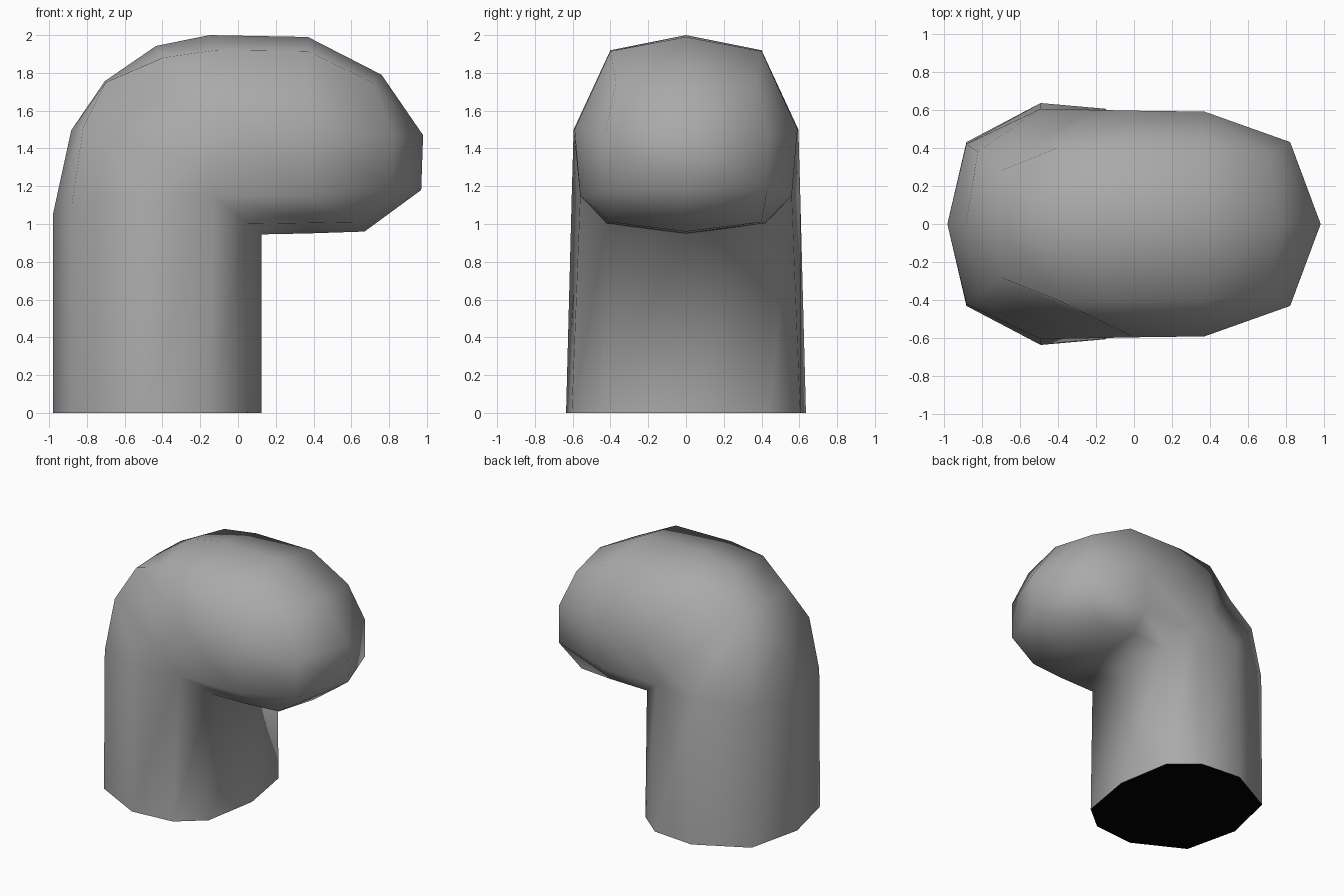
import bpy, bmesh
from math import sin, cos, radians

cube = bpy.data.objects.get("Cube")
if cube:
    bpy.data.objects.remove(cube, do_unlink=True)


def make_material(name, value):
    mat = bpy.data.materials.new(name)
    mat.use_nodes = True
    color = (value, value, value, 1)
    mat.diffuse_color = color
    mat.node_tree.nodes["Principled BSDF"].inputs["Base Color"].default_value = color
    return mat


def make_object(name, bm, mat, smooth):
    mesh = bpy.data.meshes.new(name)
    bm.to_mesh(mesh)
    bm.free()
    mesh.materials.append(mat)
    for poly in mesh.polygons:
        poly.use_smooth = smooth
    obj = bpy.data.objects.new(name, mesh)
    bpy.context.collection.objects.link(obj)
    return obj


def full_ring(*half):
    """Ten-sided section, mirrored across y, from the six points of one half."""
    return list(half) + [(x, -y, z) for x, y, z in half[-2:0:-1]]


# Foot of the upright shaft
foot = full_ring((-.98, 0, 0), (-.88, .43, 0), (-.49, .635, 0),
                 (-.15, .605, 0), (.05, .44, 0), (.125, 0, 0))
rings = [foot]

# Elbow sections fan out around a sharp inner corner
shoulders = [(-.88, .42, 1.1), (-.82, .38, 1.51), (-.7, .28, 1.75),
             (-.4, .4, 1.88), (-.12, .4, 1.92)]
for degrees, shoulder, t in zip((0, 28, 48, 70, 90), shoulders, (0, 0, .5, 1, 1)):
    a = radians(degrees)
    outer = (-.15 - .83 * cos(a), 0, 1.05 + .95 * sin(a))
    side = (-.49 + .49 * t, .605 - .01 * t, 1.15 + .35 * t)
    rings.append(full_ring(outer, shoulder, side,
                           (-.13, .56, 1.15), (.05, .42, 1), (.125, 0, .945)))

# Horizontal arm
rings.append(full_ring((.37, 0, 1.99), (.37, .4, 1.915), (.37, .59, 1.5),
                       (.37, .56, 1.15), (.37, .42, 1.005), (.37, 0, .95)))

# Rounded end, closing on a short upright edge
rings.append(full_ring((.76, 0, 1.79), (.71, .37, 1.75), (.82, .43, 1.47),
                       (.82, .43, 1.18), (.64, .4, 1.01), (.67, 0, .96)))
tip_top, tip_low = (.98, 0, 1.47), (.97, 0, 1.18)
rings.append(full_ring(*[tip_top] * 3, *[tip_low] * 3))

# Bent body skin
bm = bmesh.new()
loops = [[bm.verts.new(p) for p in ring] for ring in rings]
for low, high in zip(loops, loops[1:]):
    for i in range(len(low)):
        j = (i + 1) % len(low)
        bm.faces.new((low[j], low[i], high[i], high[j]))
bmesh.ops.remove_doubles(bm, verts=bm.verts, dist=.001)
make_object("bent_body", bm, make_material("Grey", .4), True)

# Dark underside closing the foot
bm = bmesh.new()
cap = bm.faces.new([bm.verts.new(p) for p in foot])
cap.normal_update()
if cap.normal.z > 0:
    cap.normal_flip()
make_object("foot_cap", bm, make_material("Black", 0), False)
